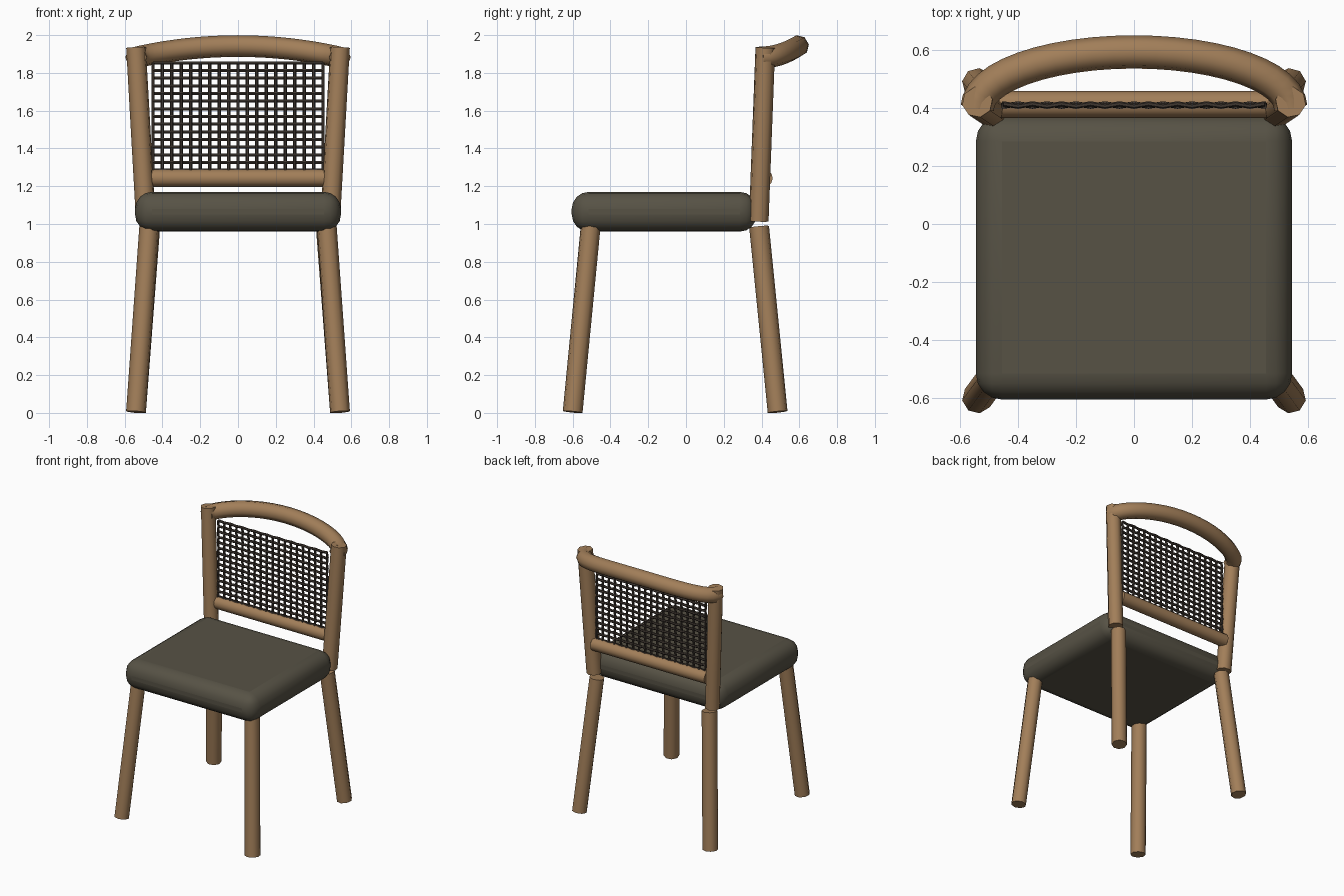
import bpy, math
from mathutils import Vector

if "Cube" in bpy.data.objects:
    bpy.data.objects.remove(bpy.data.objects["Cube"])


def material(name, rgb):
    m = bpy.data.materials.new(name)
    m.diffuse_color = (*rgb, 1)
    m.use_nodes = True
    m.node_tree.nodes["Principled BSDF"].inputs["Base Color"].default_value = m.diffuse_color
    return m


WOOD = material("wood", (0.36, 0.21, 0.10))
FABRIC = material("fabric", (0.095, 0.085, 0.06))
CANE = material("cane", (0.05, 0.038, 0.03))


def finish(obj, name, mat, angle=50):
    obj.name = name
    obj.data.materials.append(mat)
    bpy.ops.object.select_all(action='DESELECT')
    obj.select_set(True)
    bpy.context.view_layer.objects.active = obj
    bpy.ops.object.shade_smooth_by_angle(angle=math.radians(angle))
    return obj


def pole(name, a, b, r, sides=8):
    a, b = Vector(a), Vector(b)
    d = b - a
    bpy.ops.mesh.primitive_cylinder_add(
        vertices=sides, radius=r, depth=d.length, location=(a + b) / 2,
        rotation=d.to_track_quat('Z', 'Y').to_euler())
    return finish(bpy.context.object, name, WOOD)


def tube(name, paths, r, mat, res=2):
    """Sweep a round section along each path, then turn it into a mesh."""
    cu = bpy.data.curves.new(name, 'CURVE')
    cu.dimensions = '3D'
    cu.bevel_depth = r
    cu.bevel_resolution = res
    cu.use_fill_caps = True
    for pts in paths:
        sp = cu.splines.new('POLY')
        sp.points.add(len(pts) - 1)
        for p, co in zip(sp.points, pts):
            p.co = (*co, 1)
    obj = bpy.data.objects.new(name, cu)
    bpy.context.collection.objects.link(obj)
    bpy.ops.object.select_all(action='DESELECT')
    obj.select_set(True)
    bpy.context.view_layer.objects.active = obj
    bpy.ops.object.convert(target='MESH')
    return finish(bpy.context.object, name, mat)


# Splayed legs and back posts, left and right
for s, side in ((-1, "left"), (1, "right")):
    pole(f"front_leg_{side}", (s * 0.54, -0.60, 0.005), (s * 0.47, -0.505, 0.985), 0.053)
    pole(f"back_leg_{side}", (s * 0.54, 0.485, 0.005), (s * 0.465, 0.387, 0.985), 0.053)
    pole(f"back_post_{side}", (s * 0.488, 0.385, 1.015), (s * 0.54, 0.42, 1.935), 0.053)

# Padded seat
bpy.ops.mesh.primitive_cube_add(size=1, location=(0, -0.115, 1.065))
seat = bpy.context.object
seat.scale = (1.09, 0.98, 0.21)
bpy.ops.object.transform_apply(location=False, rotation=False, scale=True)
bev = seat.modifiers.new("rounding", 'BEVEL')
bev.width = 0.09
bev.segments = 4
finish(seat, "seat", FABRIC)

# Curved top rail, bowed backwards and rising to the middle
N = 24
arc = []
for i in range(N + 1):
    t = math.pi * i / N
    arc.append((0.54 * math.cos(t), 0.40 + 0.193 * math.sin(t),
                1.882 + 0.06 * math.sin(t) ** 2))
tube("top_rail", [arc], 0.058, WOOD)

# Lower back rail
pole("lower_rail", (-0.47, 0.412, 1.243), (0.47, 0.412, 1.243), 0.047, 12)

# Woven cane panel: strands pass over and under one another
NX, NZ, Y, AMP = 19, 15, 0.41, 0.004
xs = [-0.45 + 0.9 * i / (NX - 1) for i in range(NX)]
zs = [1.285 + 0.568 * j / (NZ - 1) for j in range(NZ)]
over = lambda i, j: AMP if (i + j) % 2 else -AMP
uprights = [[(x, Y + over(i, j), z) for j, z in enumerate(zs)] for i, x in enumerate(xs)]
crosses = [[(x, Y - over(i, j), z) for i, x in enumerate(xs)] for j, z in enumerate(zs)]
tube("cane_weave", uprights + crosses, 0.009, CANE, 1)
